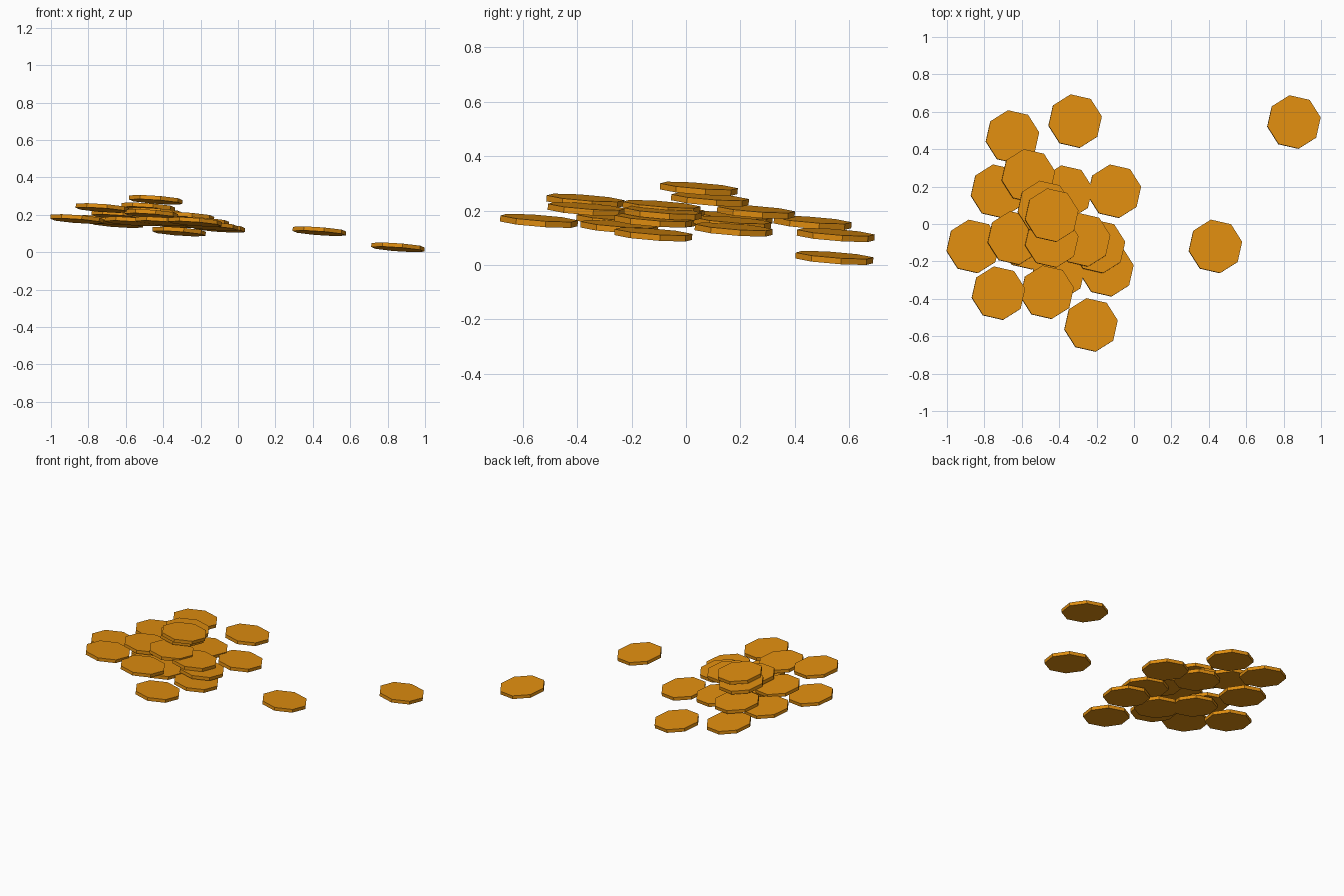
import bpy, bmesh, math
from mathutils import Matrix

if "Cube" in bpy.data.objects:
    bpy.data.objects.remove(bpy.data.objects["Cube"])

RADIUS, THICK, TILT = 0.145, 0.022, 0.075

# Gold material
gold = bpy.data.materials.new("gold")
gold.diffuse_color = (0.75, 0.27, 0.005, 1)
gold.use_nodes = True
gold.node_tree.nodes["Principled BSDF"].inputs["Base Color"].default_value = gold.diffuse_color

# Shared eight-sided coin, flat faced
mesh = bpy.data.meshes.new("coin")
bm = bmesh.new()
bmesh.ops.create_cone(bm, cap_ends=True, segments=8, radius1=RADIUS,
                      radius2=RADIUS, depth=THICK)
bmesh.ops.rotate(bm, verts=bm.verts, cent=(0, 0, 0),
                 matrix=Matrix.Rotation(math.radians(9.6), 3, 'Z'))
bm.to_mesh(mesh)
bm.free()
mesh.materials.append(gold)

# Coin centres, grouped by layer of the pile
layers = {
    "stray_coin": [(0.855, 0.545, 0.026), (0.435, -0.12, 0.112)],
    "bottom_coin": [(-0.315, 0.55, 0.11), (-0.105, 0.175, 0.13),
                    (-0.86, -0.12, 0.177), (-0.23, -0.54, 0.162),
                    (-0.145, -0.245, 0.14), (-0.57, -0.10, 0.165),
                    (-0.405, -0.26, 0.165), (-0.65, 0.465, 0.155),
                    (-0.73, 0.175, 0.172), (-0.365, 0.17, 0.155)],
    "middle_coin": [(-0.725, -0.37, 0.236), (-0.465, -0.365, 0.205),
                    (-0.19, -0.12, 0.163), (-0.27, -0.085, 0.19),
                    (-0.64, -0.075, 0.198), (-0.44, -0.09, 0.213),
                    (-0.565, 0.257, 0.195)],
    "top_coin": [(-0.48, 0.088, 0.24), (-0.44, 0.047, 0.28)],
}
for name, centres in layers.items():
    for c in centres:
        coin = bpy.data.objects.new(name, mesh)
        coin.location = c
        coin.rotation_euler = (-TILT, TILT, 0)  # all lie on the same slope
        bpy.context.collection.objects.link(coin)
